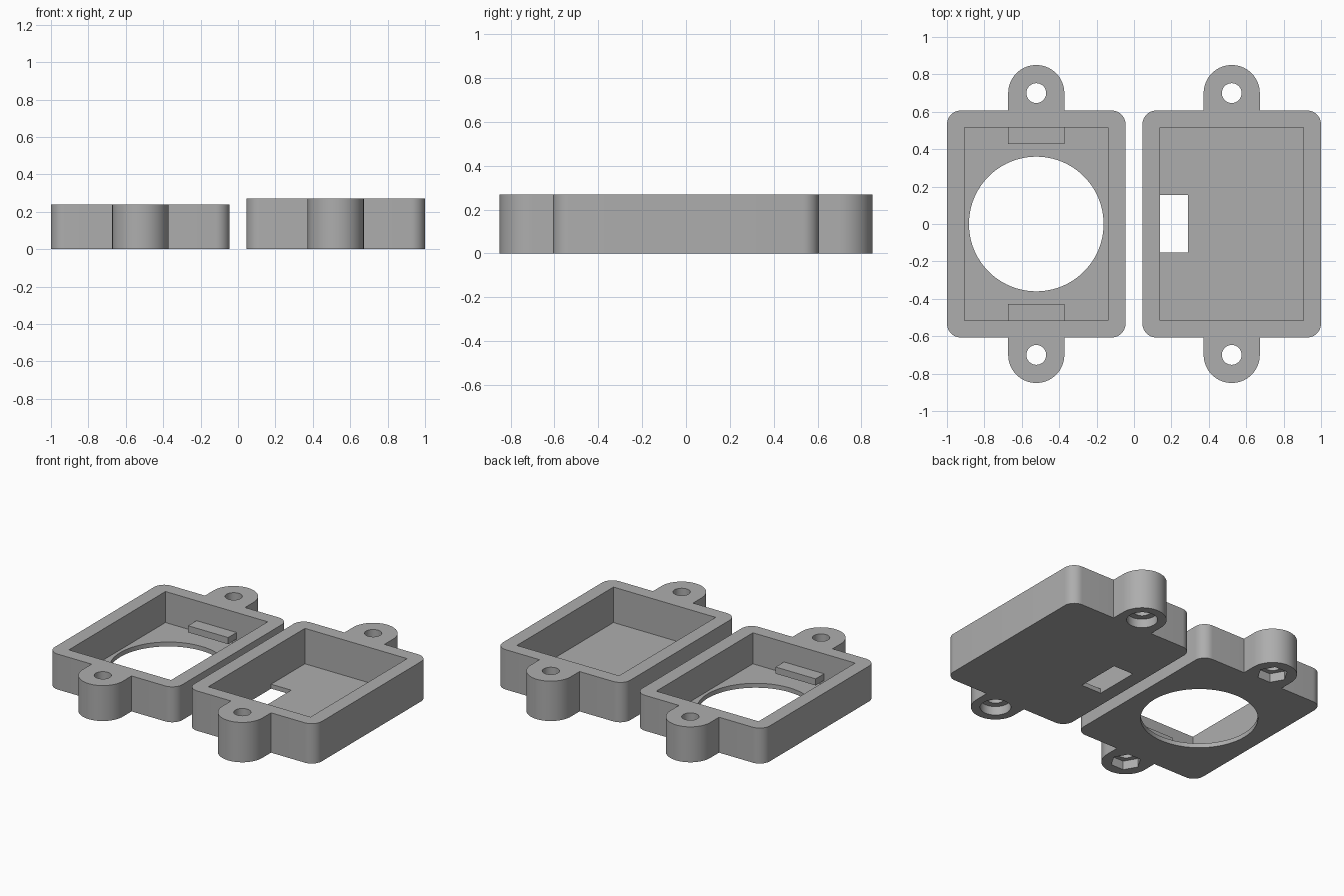
import bpy
import bmesh
from math import sin, cos, pi

cube = bpy.data.objects.get("Cube")
if cube:
    bpy.data.objects.remove(cube, do_unlink=True)

grey = bpy.data.materials.new("mid grey plastic")
grey.use_nodes = True
GREY = (0.42, 0.42, 0.42, 1)
grey.diffuse_color = GREY
grey.node_tree.nodes["Principled BSDF"].inputs["Base Color"].default_value = GREY

CX = 0.5225                       # distance of each half from the middle
HALF_W, HALF_L = 0.4775, 0.607    # body half sizes
CORNER = 0.075
EAR_R, EAR_Y = 0.15, 0.70
CAV_W, CAV_L = 0.383, 0.517       # cavity half sizes
FLOOR = 0.03


def arc(cx, cy, r, start, end, steps):
    span = end - start
    return [(cx + r * cos(start + span * i / steps),
             cy + r * sin(start + span * i / steps)) for i in range(steps + 1)]


def circle(cx, cy, r, sides):
    return arc(cx, cy, r, 0, 2 * pi, sides)[:-1]


def rect(x0, x1, y0, y1):
    return [(x0, y0), (x1, y0), (x1, y1), (x0, y1)]


def prism(name, points, z0, z1):
    """Extrude a flat outline from z0 up to z1."""
    bm = bmesh.new()
    face = bm.faces.new([bm.verts.new((x, y, z0)) for x, y in points])
    out = bmesh.ops.extrude_face_region(bm, geom=[face])
    top = [v for v in out["geom"] if isinstance(v, bmesh.types.BMVert)]
    bmesh.ops.translate(bm, verts=top, vec=(0, 0, z1 - z0))
    bmesh.ops.recalc_face_normals(bm, faces=bm.faces)
    mesh = bpy.data.meshes.new(name)
    bm.to_mesh(mesh)
    bm.free()
    mesh.materials.append(grey)
    obj = bpy.data.objects.new(name, mesh)
    bpy.context.collection.objects.link(obj)
    return obj


def activate(obj):
    bpy.ops.object.select_all(action="DESELECT")
    obj.select_set(True)
    bpy.context.view_layer.objects.active = obj


def cut(obj, points, z0, z1):
    cutter = prism("cutter", points, z0, z1)
    cutter.hide_render = True
    mod = obj.modifiers.new("cut", "BOOLEAN")
    mod.operation = "DIFFERENCE"
    mod.solver = "EXACT"
    mod.object = cutter
    activate(obj)
    bpy.ops.object.modifier_apply(modifier=mod.name)
    bpy.data.objects.remove(cutter, do_unlink=True)


def case_half(name, cx, height, recess_sides):
    """Rounded tray with two screw ears, open at the top."""
    kx, ky = HALF_W - CORNER, HALF_L - CORNER
    back = arc(kx, ky, CORNER, 0, pi / 2, 10) + [(EAR_R, HALF_L)]
    back += arc(0, EAR_Y, EAR_R, 0, pi, 40) + [(-EAR_R, HALF_L)]
    back += arc(-kx, ky, CORNER, pi / 2, pi, 10)
    outline = back + [(-x, -y) for x, y in back]
    obj = prism(name, [(x + cx, y) for x, y in outline], 0, height)
    # cavity
    cut(obj, rect(cx - CAV_W, cx + CAV_W, -CAV_L, CAV_L), FLOOR, height + 0.1)
    # screw holes with recesses underneath
    for y in (-EAR_Y, EAR_Y):
        cut(obj, circle(cx, y, 0.053, 32), -0.1, height + 0.1)
        cut(obj, circle(cx, y, 0.095, recess_sides), -0.1, 0.06)
    return obj


# Left-hand tray: round window, hexagonal nut recesses
window_half = case_half("window_tray", -CX, 0.24, 6)
cut(window_half, circle(-CX, 0, 0.36, 96), -0.1, 0.1)

# Right-hand tray: rectangular cable slot, round screw-head recesses
slot_half = case_half("slot_tray", CX, 0.27, 32)
cut(slot_half, rect(CX - CAV_W, 0.29, -0.152, 0.155), -0.1, 0.1)

for tray in (window_half, slot_half):
    activate(tray)
    bpy.ops.object.shade_smooth_by_angle(angle=pi / 6)

# Retaining ledges on the end walls of the window tray
for side, name in ((1, "back_ledge"), (-1, "front_ledge")):
    y0, y1 = sorted((side * 0.427, side * CAV_L))
    prism(name, rect(-CX - 0.15, -CX + 0.15, y0, y1), 0.06, 0.105)
